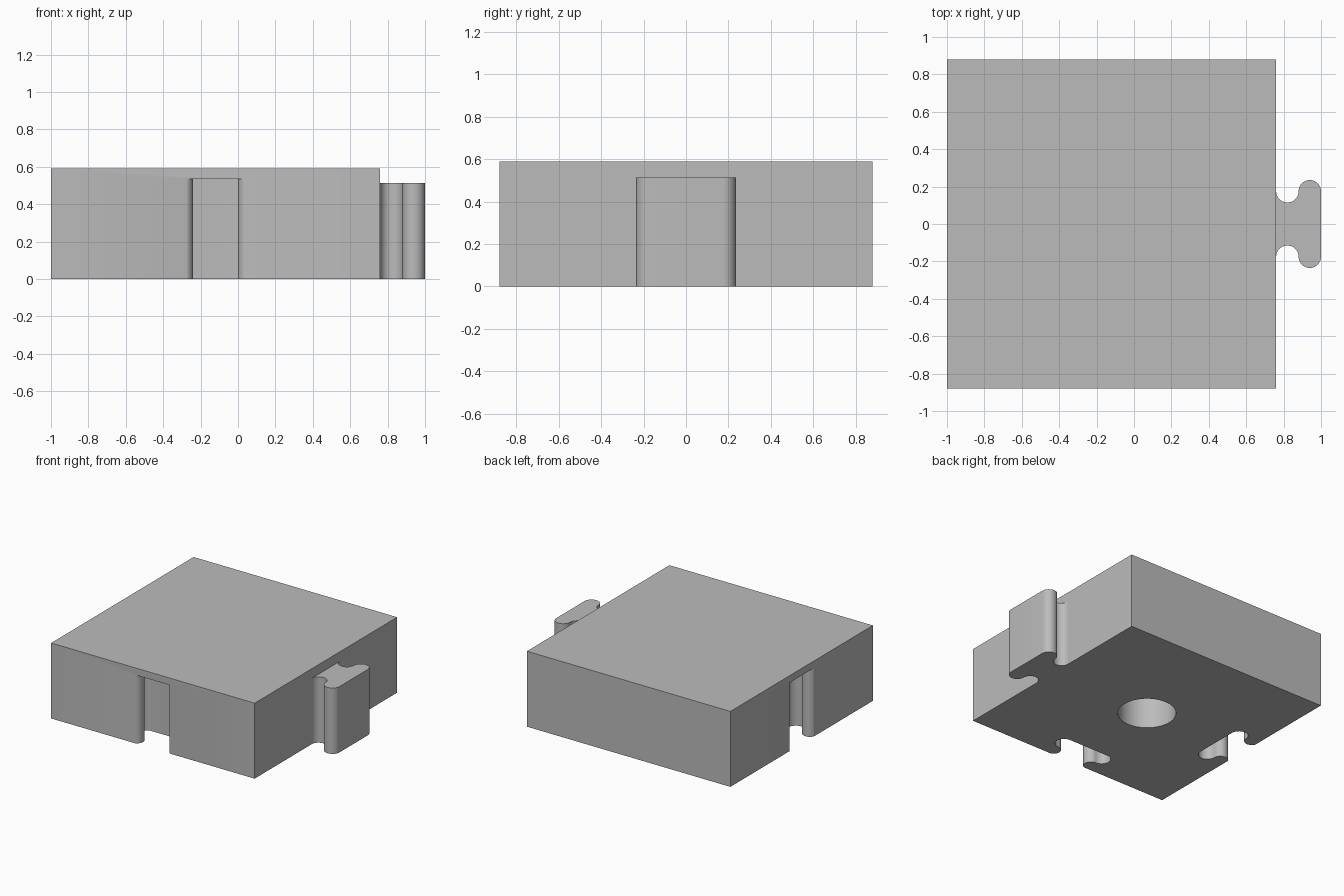
import bpy
import bmesh
from math import pi, sin, cos, radians
from mathutils import Matrix

default = bpy.data.objects.get("Cube")
if default:
    bpy.data.objects.remove(default, do_unlink=True)

grey = bpy.data.materials.new("plain grey")
grey.use_nodes = True
colour = (0.5, 0.5, 0.5, 1)
grey.diffuse_color = colour
grey.node_tree.nodes["Principled BSDF"].inputs["Base Color"].default_value = colour

LEFT, RIGHT, HALF = -1.0, 0.76, 0.88
CENTRE = (LEFT + RIGHT) / 2
HEIGHT, TAB_TOP, POCKET_TOP = 0.59, 0.515, 0.535
RADIUS, LOBE = 0.06, 0.175      # rounding of the key and offset of its arcs
STEPS = 20


def arc(cx, cy, r, start, end):
    angles = [start + (end - start) * i / STEPS for i in range(STEPS + 1)]
    return [(cx + r * cos(a), cy + r * sin(a)) for a in angles]


def key_profile(gap=0.0, shift=0.0):
    """T-shaped key outline that grows along +x from the origin."""
    neck = arc(RADIUS - shift, LOBE, RADIUS - gap, pi, 2 * pi)
    head = arc(3 * RADIUS - shift, LOBE, RADIUS + gap, pi, 0)
    upper = neck + head[1:]
    return upper + [(x, -y) for x, y in reversed(upper)]


def prism(name, outline, bottom, top, x=0.0, y=0.0, turn=0.0):
    """Extrude an outline upwards, then turn and place it."""
    bm = bmesh.new()
    base = bm.faces.new([bm.verts.new((px, py, bottom)) for px, py in outline])
    result = bmesh.ops.extrude_face_region(bm, geom=[base])
    lifted = [v for v in result["geom"] if isinstance(v, bmesh.types.BMVert)]
    bmesh.ops.translate(bm, verts=lifted, vec=(0, 0, top - bottom))
    bm.transform(Matrix.Translation((x, y, 0)) @ Matrix.Rotation(turn, 4, "Z"))
    bmesh.ops.recalc_face_normals(bm, faces=bm.faces)
    mesh = bpy.data.meshes.new(name)
    bm.to_mesh(mesh)
    bm.free()
    mesh.materials.append(grey)
    obj = bpy.data.objects.new(name, mesh)
    bpy.context.collection.objects.link(obj)
    return obj


def activate(obj):
    bpy.ops.object.select_all(action="DESELECT")
    obj.select_set(True)
    bpy.context.view_layer.objects.active = obj


# Square block
block = prism("block", [(LEFT, -HALF), (RIGHT, -HALF), (RIGHT, HALF), (LEFT, HALF)],
              0, HEIGHT)

# Key-shaped sockets in the front and the -x side, round pocket underneath
socket = key_profile(gap=0.005, shift=0.01)
circle = arc(0, 0, 0.207, 0, 2 * pi * STEPS / (STEPS + 1))
fine_circle = [(0.207 * cos(2 * pi * i / 64), 0.207 * sin(2 * pi * i / 64)) for i in range(64)]
cutters = [
    prism("front_socket_cutter", socket, -0.1, POCKET_TOP, CENTRE, -HALF, pi / 2),
    prism("side_socket_cutter", socket, -0.1, POCKET_TOP, LEFT, 0),
    prism("round_pocket_cutter", fine_circle, -0.1, POCKET_TOP, CENTRE, 0),
]
for cutter in cutters:
    cutter.hide_render = True
    cut = block.modifiers.new(cutter.name, "BOOLEAN")
    cut.operation = "DIFFERENCE"
    cut.solver = "EXACT"
    cut.object = cutter
    activate(block)
    bpy.ops.object.modifier_apply(modifier=cut.name)
    bpy.data.objects.remove(cutter, do_unlink=True)

# Connecting tab on the +x side
tab = prism("connecting_tab", key_profile(), 0, TAB_TOP, RIGHT, 0)

for part in (block, tab):
    activate(part)
    bpy.ops.object.shade_smooth_by_angle(angle=radians(30))
